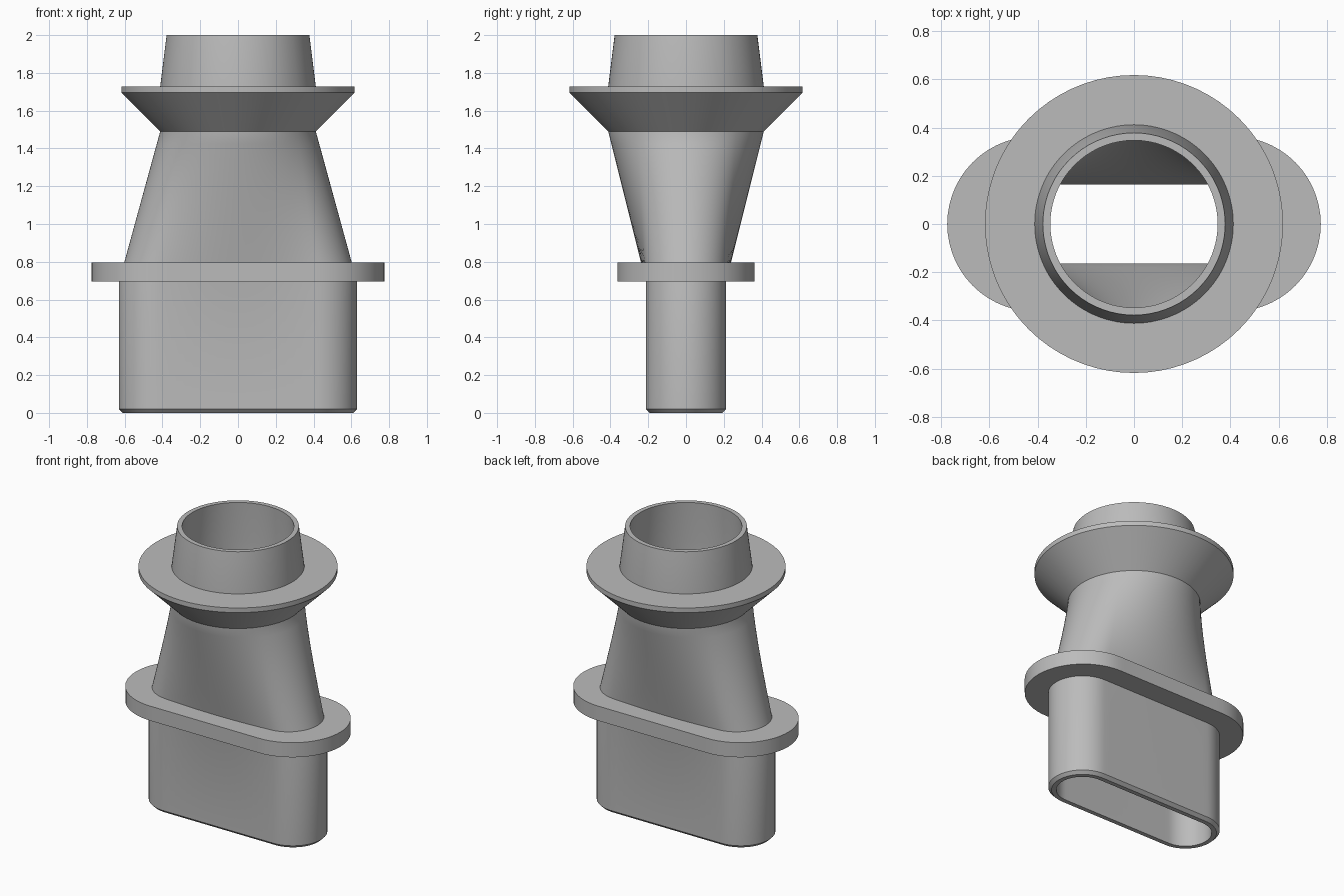
import bpy
import bmesh
from math import pi, cos, sin, radians

cube = bpy.data.objects.get("Cube")
if cube:
    bpy.data.objects.remove(cube, do_unlink=True)

grey = bpy.data.materials.new("plain grey")
grey.use_nodes = True
COLOR = (0.5, 0.5, 0.5, 1)
grey.diffuse_color = COLOR
grey.node_tree.nodes["Principled BSDF"].inputs["Base Color"].default_value = COLOR

ARC, FLAT = 28, 20   # segments on each round end and each long side


def oval(length, width, z):
    """Slot outline with round ends, given half length and half width."""
    pts, c = [], length - width
    for s in (1, -1):
        for i in range(ARC):
            a = -pi / 2 + pi * i / ARC
            pts.append((s * (c + width * cos(a)), s * width * sin(a), z))
        for i in range(FLAT):
            pts.append((s * c * (1 - 2 * i / FLAT), s * width, z))
    return pts


def circle(r, z, end=radians(80)):
    """Circle whose points pair up with those of an oval."""
    pts = []
    for s in (1, -1):
        for i in range(ARC):
            a = end * (i / ARC - 0.5)
            pts.append((s * r * cos(a), s * r * sin(a), z))
        for i in range(FLAT):
            a = end / 2 + (pi - end) * i / FLAT
            pts.append((s * r * cos(a), s * r * sin(a), z))
    return pts


def blend(a, b, steps=12):
    """Straight transition between two outlines, both included."""
    return [[tuple(p + (q - p) * k / steps for p, q in zip(u, v))
             for u, v in zip(a, b)] for k in range(steps + 1)]


def ring_solid(name, rings):
    """Skin a closed loop of outlines into a hollow solid."""
    bm = bmesh.new()
    loops = [[bm.verts.new(p) for p in ring] for ring in rings]
    for a, b in zip(loops, loops[1:] + loops[:1]):
        for i in range(len(a)):
            j = (i + 1) % len(a)
            bm.faces.new((a[i], a[j], b[j], b[i]))
    bmesh.ops.recalc_face_normals(bm, faces=bm.faces)
    mesh = bpy.data.meshes.new(name)
    bm.to_mesh(mesh)
    bm.free()
    mesh.materials.append(grey)
    obj = bpy.data.objects.new(name, mesh)
    bpy.context.collection.objects.link(obj)
    bpy.ops.object.select_all(action="DESELECT")
    obj.select_set(True)
    bpy.context.view_layer.objects.active = obj
    bpy.ops.object.shade_smooth_by_angle(angle=radians(30))


# Hollow duct: slot socket, slot-to-round transition, tapered spigot
outer = [oval(0.61, 0.193, 0), oval(0.63, 0.213, 0.02)]
outer += blend(oval(0.63, 0.213, 0.695), circle(0.412, 1.49))
outer += [circle(0.412, 1.727), circle(0.378, 2)]
inner = [circle(0.347, 2), circle(0.362, 1.727)]
inner += blend(circle(0.362, 1.49), oval(0.58, 0.163, 0.695))
inner += [oval(0.58, 0.163, 0)]
ring_solid("duct_body", outer + inner)

# Oval stop flange around the socket
ring_solid("oval_flange", [
    oval(0.775, 0.363, 0.695), oval(0.775, 0.363, 0.795),
    oval(0.59, 0.2, 0.795), oval(0.59, 0.2, 0.695)])

# Round collar with a conical underside
ring_solid("round_collar", [
    circle(0.412, 1.49), circle(0.618, 1.695), circle(0.618, 1.727),
    circle(0.385, 1.727), circle(0.385, 1.49)])
